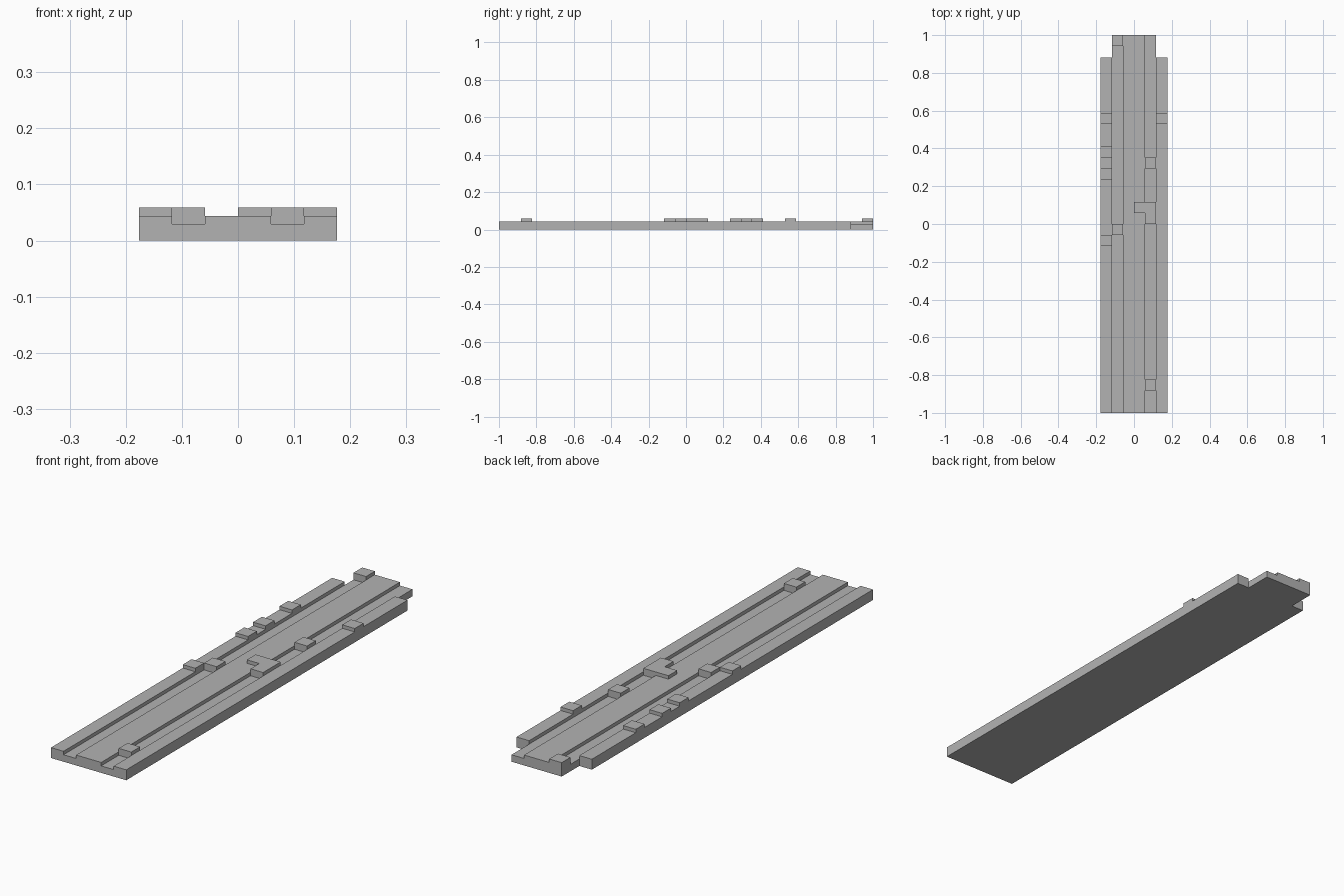
import bpy, bmesh
from mathutils import Vector

if "Cube" in bpy.data.objects:
    bpy.data.objects.remove(bpy.data.objects["Cube"], do_unlink=True)

CELL = 2 / 34          # plan size of one block
STEP = CELL / 4        # height of one layer
HALF_W, HALF_L = 3, 17

grey = bpy.data.materials.new("plain_grey")
grey.use_nodes = True
colour = (0.45, 0.45, 0.45, 1)
grey.diffuse_color = colour
grey.node_tree.nodes["Principled BSDF"].inputs["Base Color"].default_value = colour

# Lane heights from right to left: rail, groove, wide middle, groove, rail
LANES = [3, 2, 3, 3, 2, 3]
RAIL_END = 15          # the outer rails stop short of the back

# Raised blocks: lane -> rows
BLOCKS = {
    -3: [-2, 4, 6, 9],
    -2: [-1, 16],
    0: [1],
    1: [-15, 0, 1, 5],
    2: [9],
}


def height(x, y):
    """Number of solid layers in the column at this cell."""
    if not (-HALF_W <= x < HALF_W and -HALF_L <= y < HALF_L):
        return 0
    if x in (-HALF_W, HALF_W - 1) and y >= RAIL_END:
        return 0
    return 4 if y in BLOCKS.get(x, []) else LANES[x + HALF_W]


def solid(x, y, z):
    return 0 <= z < height(x, y)


def add_side(bm, cell, axis, sign):
    """Add the one face of a block that looks along the axis."""
    u, v = (axis + 1) % 3, (axis + 2) % 3
    corners = []
    for a, b in ((0, 0), (1, 0), (1, 1), (0, 1))[::sign]:
        p = Vector(cell)
        p[axis] += sign > 0
        p[u] += a
        p[v] += b
        corners.append(bm.verts.new((p.x * CELL, p.y * CELL, p.z * STEP)))
    bm.faces.new(corners)


# Grooved plate with its raised blocks, as one closed skin
bm = bmesh.new()
for x in range(-HALF_W, HALF_W):
    for y in range(-HALF_L, HALF_L):
        for z in range(height(x, y)):
            for axis in range(3):
                for sign in (-1, 1):
                    near = [x, y, z]
                    near[axis] += sign
                    if not solid(*near):
                        add_side(bm, (x, y, z), axis, sign)

# Merge the skin into large flat faces
bmesh.ops.remove_doubles(bm, verts=bm.verts, dist=STEP / 100)
bmesh.ops.dissolve_limit(bm, angle_limit=0.01, verts=bm.verts, edges=bm.edges)

mesh = bpy.data.meshes.new("grooved_plate")
bm.to_mesh(mesh)
bm.free()
mesh.materials.append(grey)
plate = bpy.data.objects.new("grooved_plate", mesh)
bpy.context.collection.objects.link(plate)
